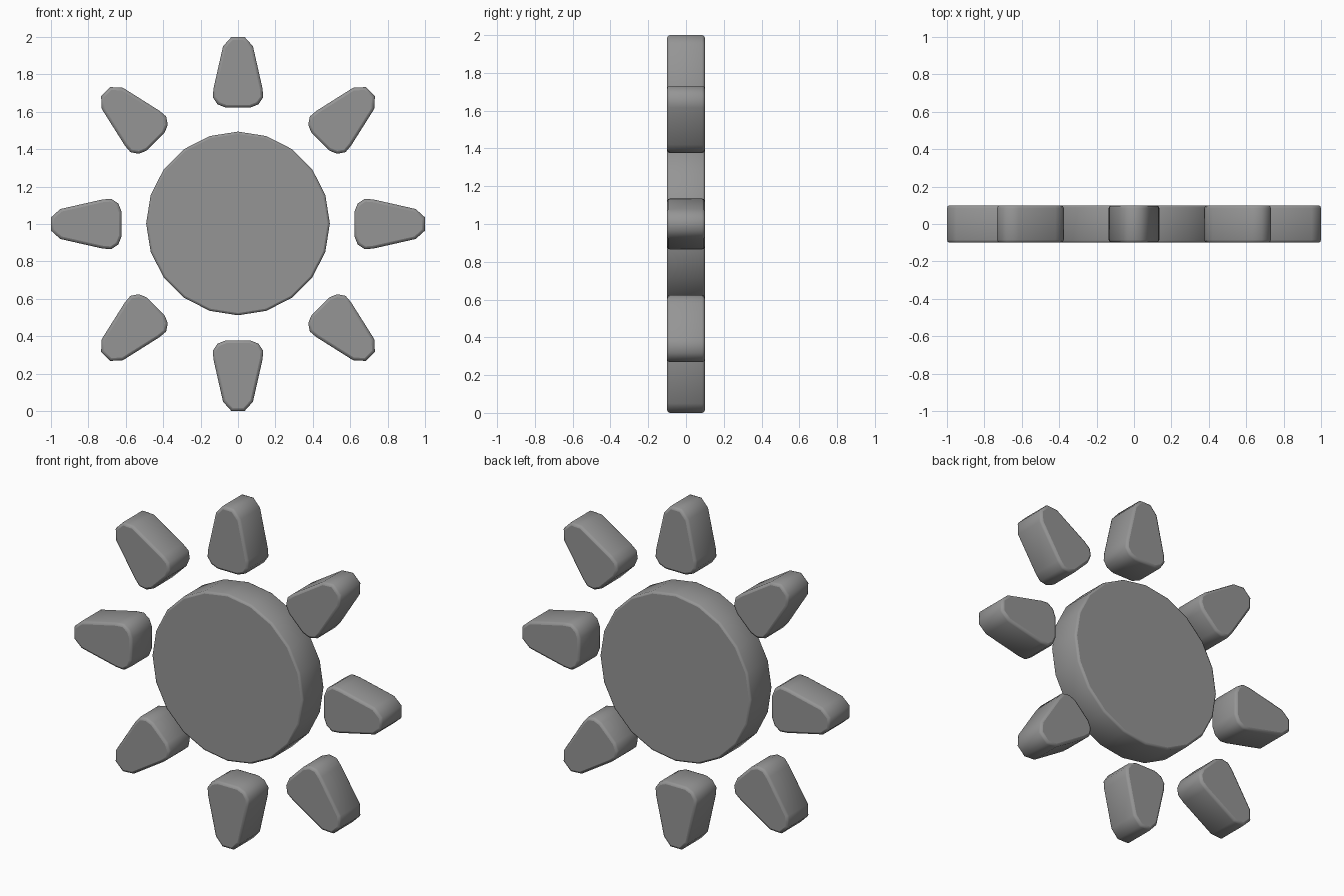
import bpy, bmesh, math

if "Cube" in bpy.data.objects:
    bpy.data.objects.remove(bpy.data.objects["Cube"])

CENTER_Z = 1.0
HALF_DEPTH = 0.1

# dark grey for every part
grey = bpy.data.materials.new("dark_grey")
grey.diffuse_color = (0.3, 0.3, 0.3, 1.0)
grey.use_nodes = True
grey.node_tree.nodes["Principled BSDF"].inputs["Base Color"].default_value = grey.diffuse_color


def plate(name, outline, bevel):
    """Extrude an (x, z) outline along y, with softened rims and flat caps."""
    bm = bmesh.new()
    front = [bm.verts.new((x, -HALF_DEPTH, z)) for x, z in outline]
    face = bm.faces.new(front)
    ext = bmesh.ops.extrude_face_region(bm, geom=[face], use_keep_orig=True)
    back = [g for g in ext["geom"] if isinstance(g, bmesh.types.BMVert)]
    bmesh.ops.translate(bm, verts=back, vec=(0, 2 * HALF_DEPTH, 0))
    bmesh.ops.recalc_face_normals(bm, faces=bm.faces)
    rims = [e for e in bm.edges if abs(e.verts[0].co.y - e.verts[1].co.y) < 1e-5]
    bmesh.ops.bevel(bm, geom=rims, offset=bevel, segments=2, profile=0.5,
                    affect='EDGES', clamp_overlap=True)
    bmesh.ops.recalc_face_normals(bm, faces=bm.faces)
    mesh = bpy.data.meshes.new(name)
    bm.to_mesh(mesh)
    bm.free()
    mesh.materials.append(grey)
    obj = bpy.data.objects.new(name, mesh)
    bpy.context.collection.objects.link(obj)
    obj.location.z = CENTER_Z
    bpy.ops.object.select_all(action='DESELECT')
    obj.select_set(True)
    bpy.context.view_layer.objects.active = obj
    bpy.ops.object.shade_smooth_by_angle(angle=math.radians(50))
    # front and back caps stay flat
    for poly in mesh.polygons:
        if abs(poly.normal.y) > 0.99:
            poly.use_smooth = False
    return obj


# central disc: 20 sides
disc = [(0.491 * math.sin(i * math.tau / 20), 0.003 + 0.491 * math.cos(i * math.tau / 20))
        for i in range(20)]
plate("sun_disc", disc, 0.012)

# rounded wedge ray pointing up, mirrored about its axis
half = [(0.065, 0.622), (0.109, 0.64), (0.135, 0.678), (0.131, 0.725),
        (0.08, 0.95), (0.035, 1.0)]
ray_outline = half + [(-x, z) for x, z in reversed(half)]

# eight rays around the disc
for i in range(8):
    ray = plate(f"sun_ray_{i + 1}", ray_outline, 0.015)
    ray.rotation_euler.y = i * math.tau / 8
